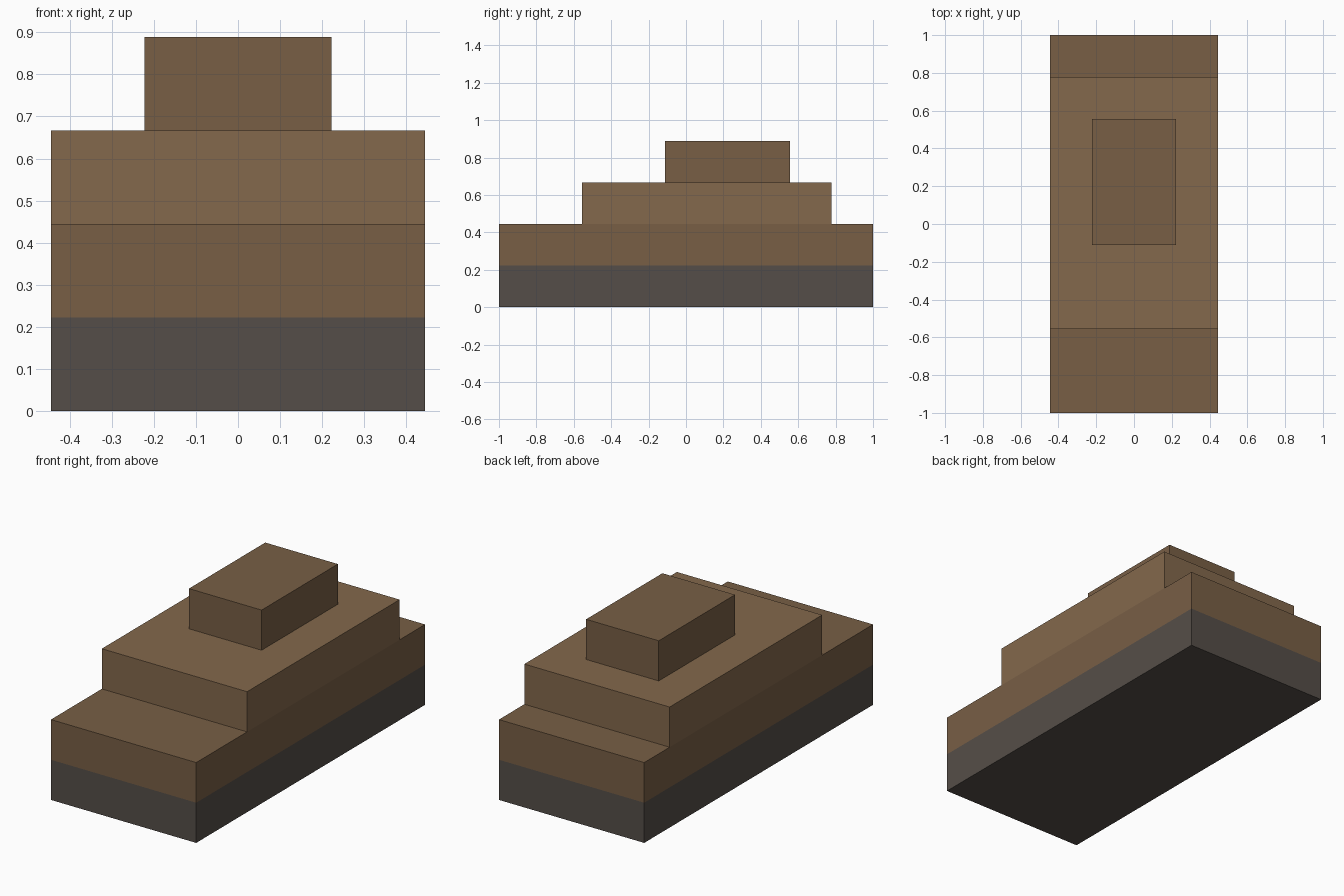
import bpy

if "Cube" in bpy.data.objects:
    bpy.data.objects.remove(bpy.data.objects["Cube"])

U = 2 / 9  # block unit: the model is 9 units long


def material(name, rgb):
    mat = bpy.data.materials.new(name)
    mat.diffuse_color = (*rgb, 1)
    mat.use_nodes = True
    mat.node_tree.nodes["Principled BSDF"].inputs["Base Color"].default_value = mat.diffuse_color
    return mat


def block(name, half_width, y0, y1, level, mat):
    """Box one unit tall on the given level; all sizes in block units."""
    bpy.ops.mesh.primitive_cube_add(size=1, location=(0, (y0 + y1) / 2 * U, (level + 0.5) * U))
    obj = bpy.context.object
    obj.name = name
    obj.scale = (2 * half_width * U, (y1 - y0) * U, U)
    bpy.ops.object.transform_apply(location=False, rotation=False, scale=True)
    obj.data.materials.append(mat)


stone = material("dark_stone", (0.091, 0.076, 0.065))
dark_earth = material("dark_earth", (0.188, 0.114, 0.060))
light_earth = material("light_earth", (0.227, 0.138, 0.072))

# Stepped mound, from the bottom up
block("stone_base", 2, -4.5, 4.5, 0, stone)
block("lower_step", 2, -4.5, 4.5, 1, dark_earth)
block("middle_step", 2, -2.5, 3.5, 2, light_earth)
block("top_block", 1, -0.5, 2.5, 3, dark_earth)
